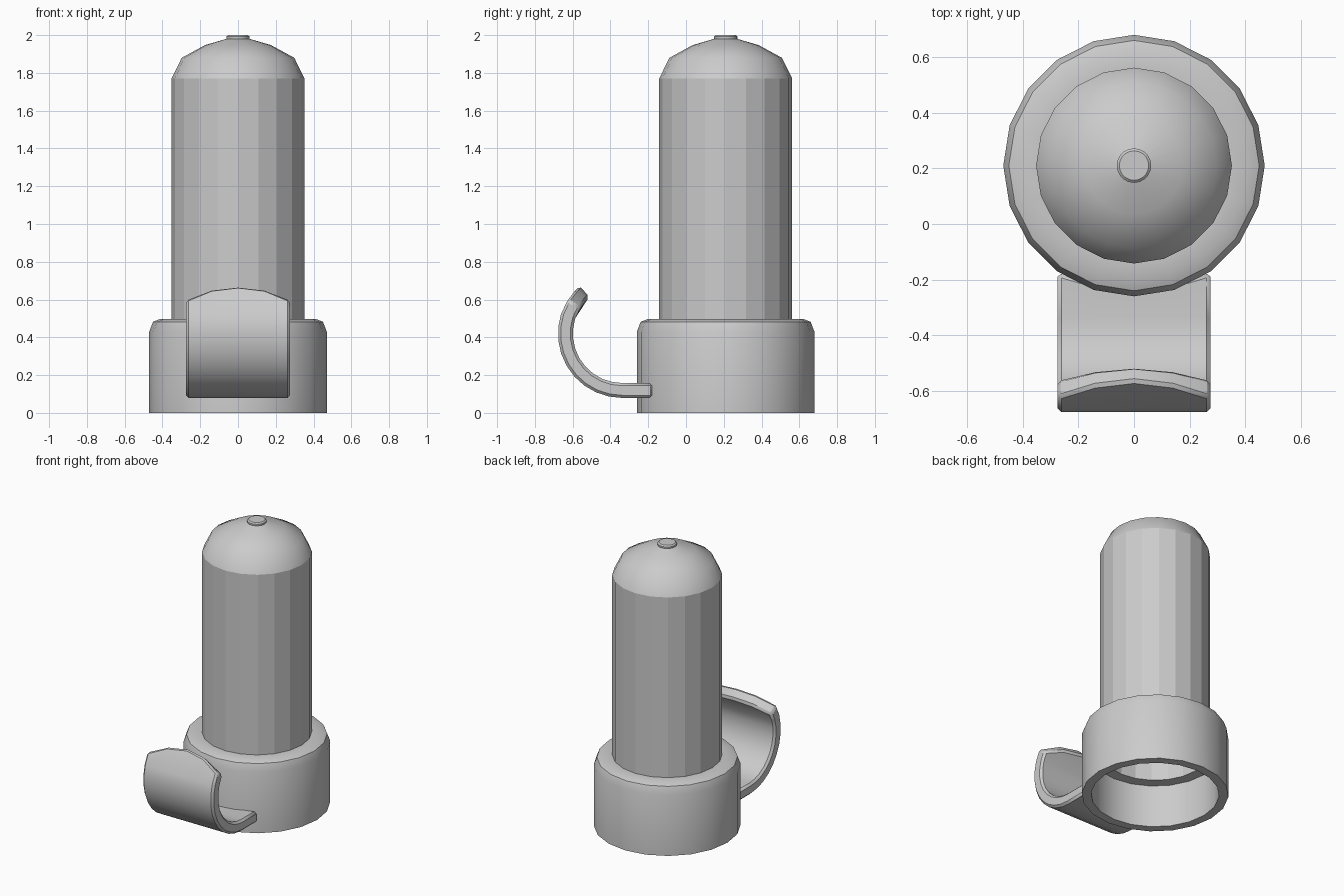
import bpy, bmesh, math

if "Cube" in bpy.data.objects:
    bpy.data.objects.remove(bpy.data.objects["Cube"])

SIDES = 20
AXIS_Y = 0.21


def finish(name, bm, smooth_angle=None):
    bmesh.ops.remove_doubles(bm, verts=bm.verts, dist=1e-5)
    bmesh.ops.recalc_face_normals(bm, faces=bm.faces)
    me = bpy.data.meshes.new(name)
    bm.to_mesh(me)
    bm.free()
    ob = bpy.data.objects.new(name, me)
    bpy.context.collection.objects.link(ob)
    if smooth_angle:
        bpy.ops.object.select_all(action='DESELECT')
        ob.select_set(True)
        bpy.context.view_layer.objects.active = ob
        bpy.ops.object.shade_smooth_by_angle(angle=math.radians(smooth_angle))
    return ob


def lathe(name, profile, closed=True, smooth_angle=None):
    """Turn an (r, z) profile about the upright axis."""
    bm = bmesh.new()
    rings = []
    for i in range(SIDES):
        a = 2 * math.pi * i / SIDES
        rings.append([bm.verts.new((r * math.cos(a), AXIS_Y + r * math.sin(a), z))
                      for r, z in profile])
    n = len(profile)
    for i in range(SIDES):
        p, q = rings[i], rings[(i + 1) % SIDES]
        for j in range(n if closed else n - 1):
            k = (j + 1) % n
            bm.faces.new((p[j], q[j], q[k], p[k]))
    if not closed:
        bm.faces.new([r[-1] for r in rings])
        bm.faces.new([r[0] for r in rings])
    return finish(name, bm, smooth_angle)


# hollow base collar with rounded shoulder and inner ledge
lathe("base_collar", [(0.41, 0), (0.47, 0), (0.47, 0.43), (0.45, 0.482), (0.41, 0.498),
                      (0.345, 0.498), (0.345, 0.30), (0.41, 0.30)], smooth_angle=40)

# faceted tube
lathe("tube", [(0.352, 0.30), (0.352, 1.77), (0.335, 1.77), (0.335, 0.30)])

# domed top shell
lathe("dome", [(0.352, 1.77), (0.298, 1.88), (0.175, 1.947), (0.055, 1.982),
               (0.055, 1.965), (0.168, 1.93), (0.283, 1.868), (0.335, 1.77)],
      smooth_angle=40)

# small button on top
lathe("top_button", [(0.055, 1.965), (0.062, 1.982), (0.062, 1.992), (0.053, 2.0)],
      closed=False, smooth_angle=30)

# curled strip holder: columns across x with (x, root y, tip angle)
COLUMNS = [(-0.275, -0.175, 148), (-0.14, -0.215, 136), (0, -0.235, 132),
           (0.14, -0.215, 136), (0.275, -0.175, 148)]
CY, CZ, R_OUT, R_IN, STEPS = -0.337, 0.42, 0.341, 0.262, 10
bm = bmesh.new()
grid = []
for x, root, tip in COLUMNS:
    column = []
    for r in (R_OUT, R_IN):
        row = [bm.verts.new((x, root, CZ - r))]
        angles = [270 + (150 - 270) * s / STEPS for s in range(STEPS)] + [tip]
        for a in map(math.radians, angles):
            row.append(bm.verts.new((x, CY + r * math.cos(a), CZ + r * math.sin(a))))
        column.append(row)
    grid.append(column)
last = STEPS + 1
for c, d in zip(grid, grid[1:]):
    for side in (0, 1):
        for j in range(last):
            bm.faces.new((c[side][j], c[side][j + 1], d[side][j + 1], d[side][j]))
    for j in (0, last):
        bm.faces.new((c[0][j], c[1][j], d[1][j], d[0][j]))
for c in (grid[0], grid[-1]):
    for j in range(last):
        bm.faces.new((c[0][j], c[0][j + 1], c[1][j + 1], c[1][j]))
strip = finish("curled_holder", bm, 30)
bevel = strip.modifiers.new("edge_chamfer", 'BEVEL')
bevel.width = 0.014
bevel.segments = 1
bevel.limit_method = 'ANGLE'
bevel.angle_limit = math.radians(50)
